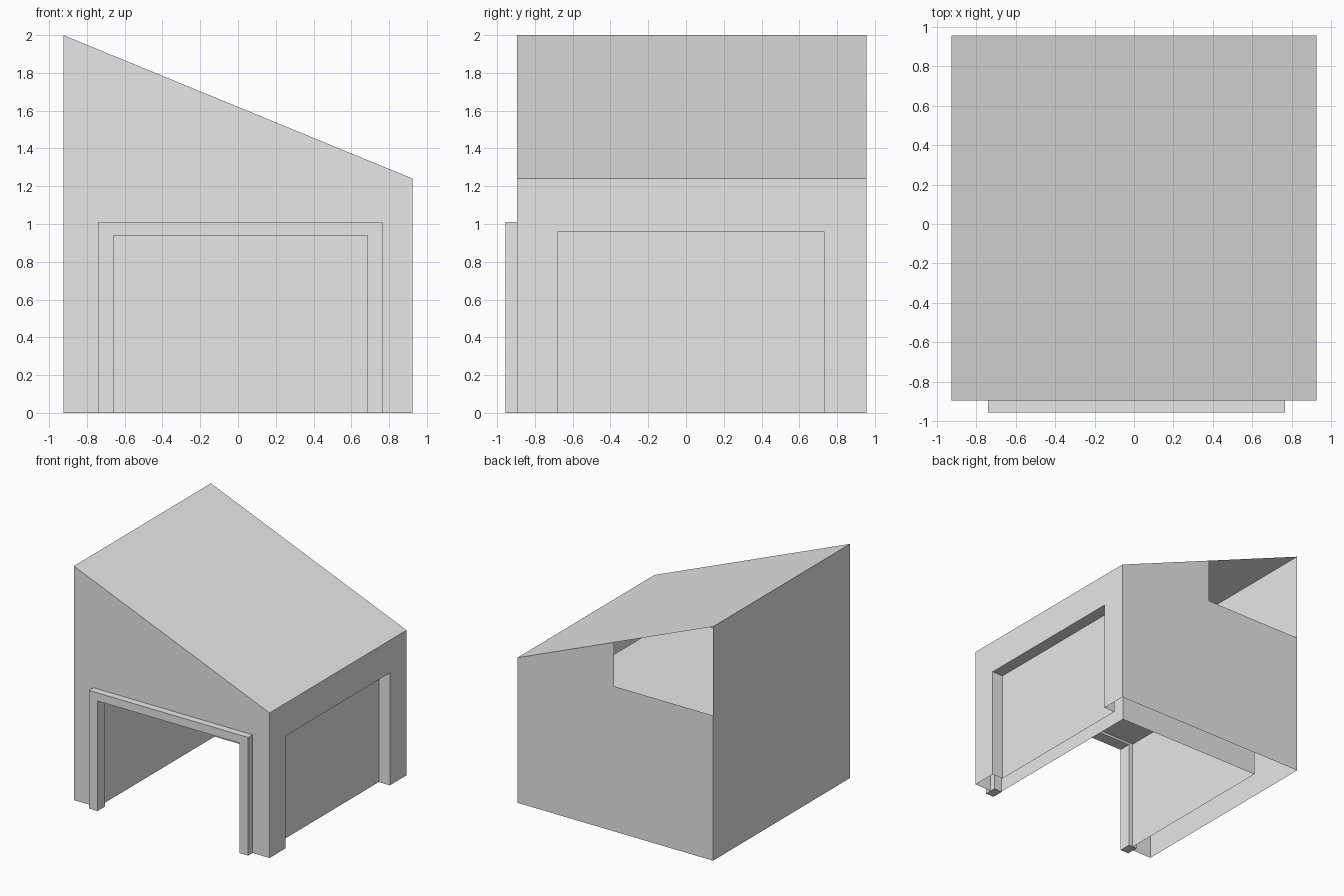
import bpy
import bmesh

cube = bpy.data.objects.get("Cube")
if cube:
    bpy.data.objects.remove(cube, do_unlink=True)

# One plain grey for everything
grey = bpy.data.materials.new("plain_grey")
grey.use_nodes = True
grey.diffuse_color = (0.8, 0.8, 0.8, 1)
grey.node_tree.nodes["Principled BSDF"].inputs["Base Color"].default_value = (0.8, 0.8, 0.8, 1)


def make_object(name, faces):
    """Build a flat-faced object from a list of polygons."""
    bm = bmesh.new()
    for points in faces:
        bm.faces.new([bm.verts.new(p) for p in points])
    bmesh.ops.remove_doubles(bm, verts=bm.verts, dist=0.0005)
    bmesh.ops.recalc_face_normals(bm, faces=bm.faces)
    mesh = bpy.data.meshes.new(name)
    bm.to_mesh(mesh)
    bm.free()
    mesh.materials.append(grey)
    obj = bpy.data.objects.new(name, mesh)
    bpy.context.collection.objects.link(obj)
    return obj


def arch(a, b, top):
    """Door outline standing on the ground, as (across, up) pairs."""
    return [(a, 0), (a, top), (b, top), (b, 0)]


def on_y(pairs, y):
    return [(a, y, z) for a, z in pairs]


def on_x(pairs, x):
    return [(x, a, z) for a, z in pairs]


def sweep(first, second):
    """Quads joining two open outlines."""
    return [(first[i], first[i + 1], second[i + 1], second[i])
            for i in range(len(first) - 1)]


# Main dimensions
SIDE, FRONT, BACK = 0.925, -0.895, 0.955
HIGH, LOW = 2.0, 1.24
NOTCH = 0.01


def roof_height(x):
    return LOW + (HIGH - LOW) * (SIDE - x) / (2 * SIDE)


# Thin outer walls, open underneath
door_hole = arch(-0.70, 0.725, 0.975)
front_wall = [(-SIDE, 0), (-SIDE, HIGH), (SIDE, LOW), (SIDE, 0)] + door_hole[::-1]
make_object("front_wall", [on_y(front_wall, FRONT)])

back_wall = [(-SIDE, 0), (SIDE, 0), (SIDE, LOW), (NOTCH, roof_height(NOTCH)),
             (NOTCH, LOW), (-SIDE, LOW)]
make_object("back_wall", [on_y(back_wall, BACK)])

make_object("right_wall", [on_x(arch(FRONT, BACK, HIGH), -SIDE)])
make_object("roof", [[(-SIDE, FRONT, HIGH), (SIDE, FRONT, LOW),
                      (SIDE, BACK, LOW), (-SIDE, BACK, HIGH)]])

# Left wall with a blind recessed panel
recess = arch(-0.68, 0.73, 0.96)
outer, inner = on_x(recess, SIDE), on_x(recess, SIDE - 0.105)
make_object("left_wall", [on_x(arch(FRONT, BACK, LOW) + recess[::-1], SIDE)])
make_object("left_recess", sweep(outer, inner) + [inner])

# Front door frame, running through the wall
FRAME_FRONT, FRAME_BACK = -0.955, -0.85
u_shape = arch(-0.74, 0.765, 1.01) + arch(-0.66, 0.685, 0.94)[::-1]
near, far = on_y(u_shape, FRAME_FRONT), on_y(u_shape, FRAME_BACK)
make_object("door_frame", [near, far] + sweep(near + near[:1], far + far[:1]))

# Inner room: side walls, ceiling and rear wall
room = arch(-0.70, 0.69, 0.96)
mouth, rear = on_y(room, FRAME_BACK), on_y(room, 0.683)
make_object("inner_room", sweep(mouth, rear) + [rear])
